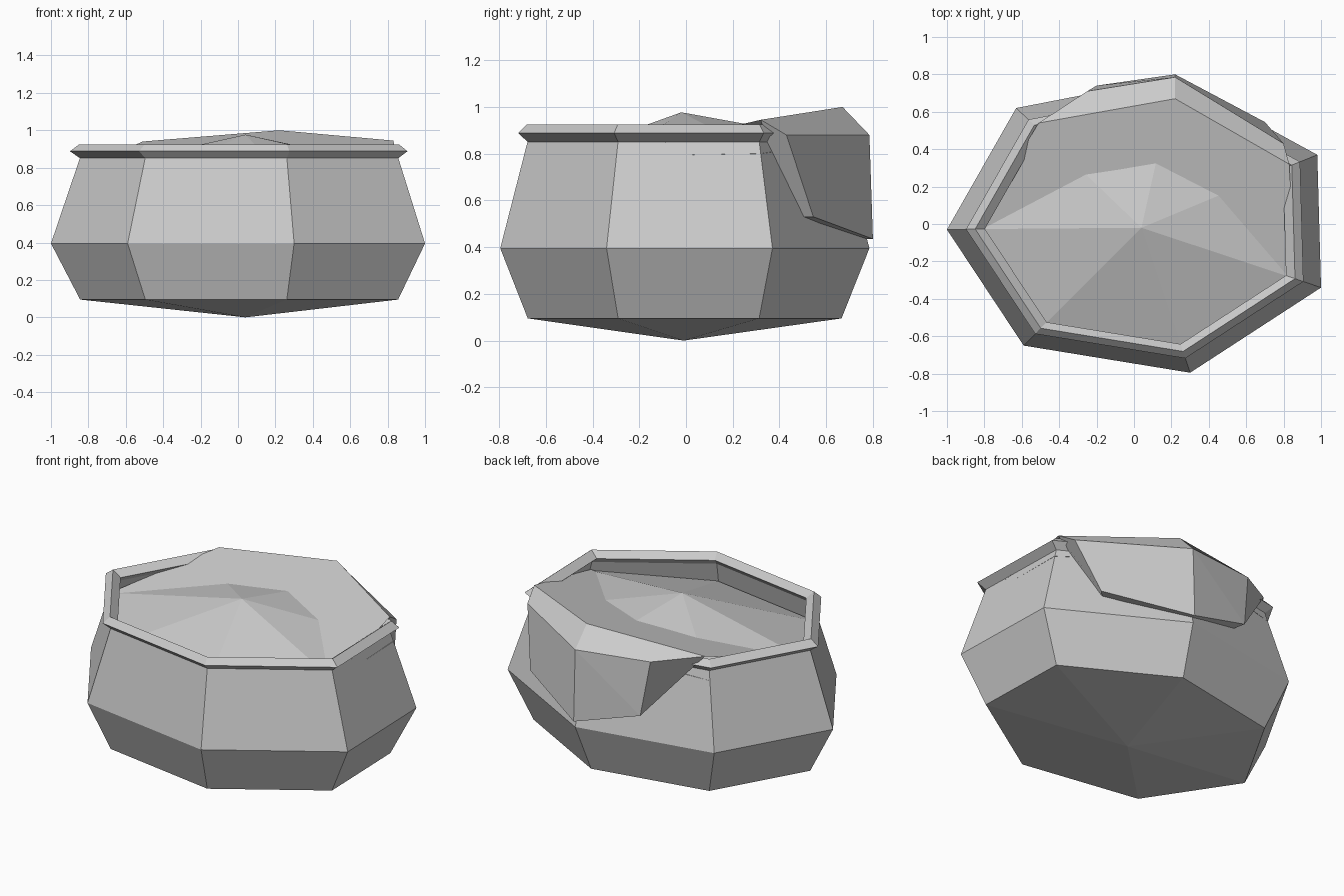
import bpy
import bmesh
from mathutils import Vector

cube = bpy.data.objects.get("Cube")
if cube:
    bpy.data.objects.remove(cube, do_unlink=True)

grey = bpy.data.materials.new("light_grey")
grey.use_nodes = True
colour = (0.6, 0.6, 0.6, 1)
grey.diffuse_color = colour
grey.node_tree.nodes["Principled BSDF"].inputs["Base Color"].default_value = colour

# Uneven seven-sided outline shared by every part, clockwise from the left corner
CENTRE = Vector((0.04, -0.01))
OUTLINE = [(-1, -0.03), (-0.59, -0.65), (0.30, -0.795), (1, -0.34),
           (0.98, 0.37), (0.22, 0.785), (-0.63, 0.62)]
N = len(OUTLINE)


def corner(i, scale, z):
    p = CENTRE + (Vector(OUTLINE[i]) - CENTRE) * scale
    return (p.x, p.y, z)


def ring(bm, scale, z):
    return [bm.verts.new(corner(i, scale, z)) for i in range(N)]


def bridge(bm, low, high):
    for i in range(N):
        j = (i + 1) % N
        bm.faces.new((low[i], low[j], high[j], high[i]))


def fan(bm, tip, loop, flip=False):
    for i in range(N):
        tri = (tip, loop[i], loop[(i + 1) % N])
        bm.faces.new(tri[::-1] if flip else tri)


def finish(bm, name):
    mesh = bpy.data.meshes.new(name)
    bm.to_mesh(mesh)
    bm.free()
    mesh.materials.append(grey)
    obj = bpy.data.objects.new(name, mesh)
    bpy.context.collection.objects.link(obj)


# Bowl wall with a shallow pointed base
bm = bmesh.new()
rings = [ring(bm, s, z) for s, z in ((0.85, 0.095), (1, 0.395), (0.85, 0.855))]
for low, high in zip(rings, rings[1:]):
    bridge(bm, low, high)
fan(bm, bm.verts.new((*CENTRE, 0)), rings[0], flip=True)
finish(bm, "bowl")

# Rim with a diamond cross-section
bm = bmesh.new()
rings = [ring(bm, s, z) for s, z in
         ((0.85, 0.85), (0.902, 0.888), (0.855, 0.925), (0.805, 0.888))]
for k in range(4):
    bridge(bm, rings[k], rings[(k + 1) % 4])
finish(bm, "rim")

# Low cone of contents
bm = bmesh.new()
heights = (0.775, 0.735, 0.735, 0.79, 0.8, 0.85, 0.795)
edge = [bm.verts.new(corner(i, 0.87, z)) for i, z in enumerate(heights)]
fan(bm, bm.verts.new((0.04, -0.02, 0.977)), edge)
finish(bm, "contents")

# Tilted slab spilling over the back: three columns of top, shoulder and foot
bm = bmesh.new()
columns = [
    [(0.83, 0.32, 0.945), (0.80, 0.43, 0.88), (0.70, 0.545, 0.53)],
    [(0.22, 0.67, 1.0), (0.22, 0.785, 0.88), (0.22, 0.80, 0.435)],
    [(-0.51, 0.54, 0.94), (-0.25, 0.71, 0.90), (-0.20, 0.74, 0.56)],
]
right, mid, left = [[bm.verts.new(p) for p in col] for col in columns]
front_left = bm.verts.new(corner(0, 0.86, 0.785))
front_right = bm.verts.new(corner(3, 0.86, 0.80))
bm.faces.new((front_left, front_right, right[0], mid[0], left[0]))
for a, b in ((right, mid), (mid, left)):
    bm.faces.new((a[0], a[1], b[1], b[0]))
bm.faces.new((right[1], right[2], mid[2], mid[1]))
bm.faces.new((mid[1], mid[2], left[2]))
bm.faces.new((mid[1], left[2], left[1]))
# Underside tucked into the bowl wall
inner = [bm.verts.new((v.co.x * 0.85, v.co.y * 0.8, v.co.z))
         for v in (right[2], mid[2], left[2])]
bm.faces.new((right[2], inner[0], inner[1], mid[2]))
bm.faces.new((mid[2], inner[1], inner[2], left[2]))
bm.faces.new((right[0], inner[0], right[2], right[1]))
bm.faces.new((left[0], left[1], left[2], inner[2]))
finish(bm, "spilling_slab")
